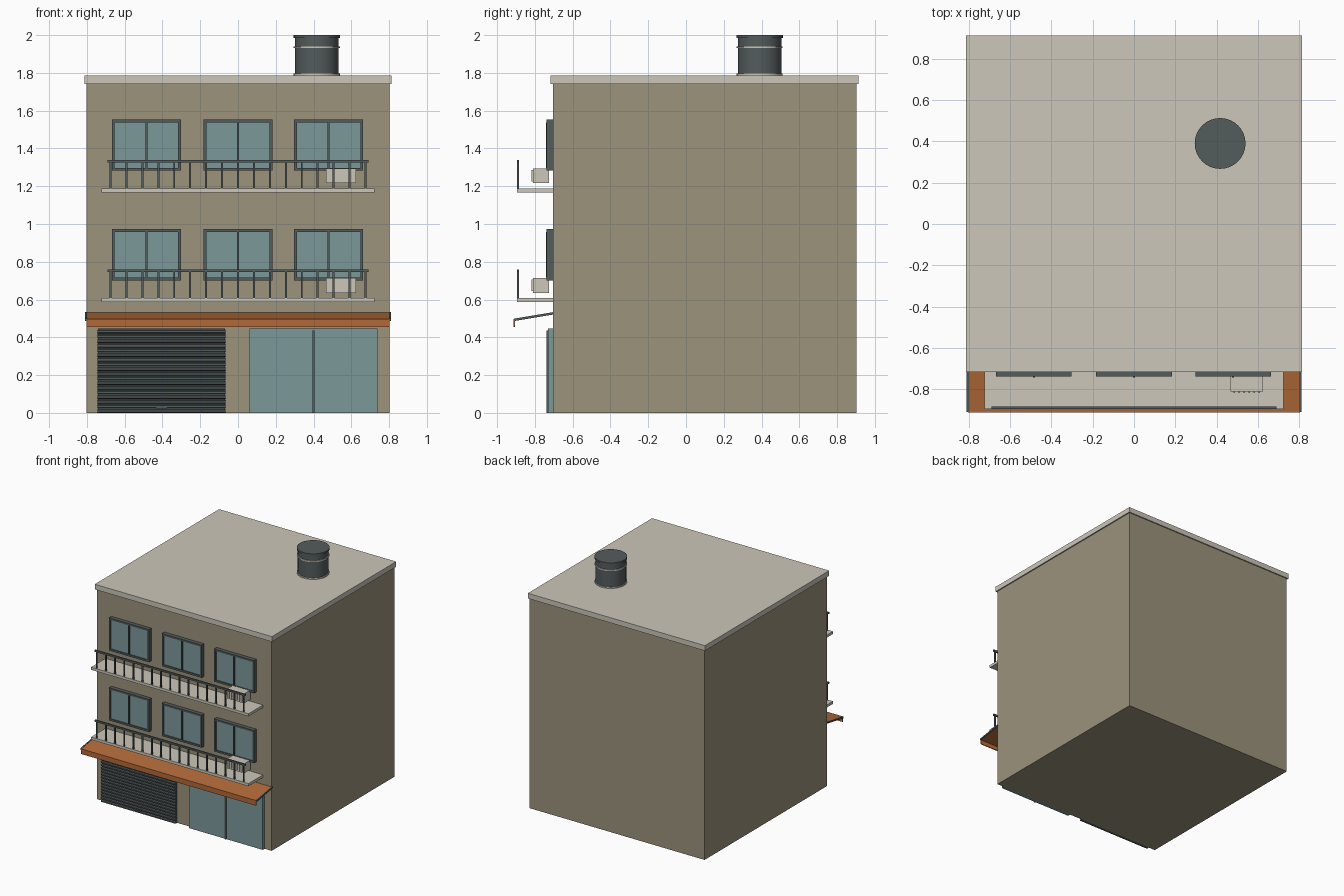
import bpy, math

if "Cube" in bpy.data.objects:
    bpy.data.objects.remove(bpy.data.objects["Cube"])


def material(name, rgb):
    m = bpy.data.materials.new(name)
    lin = [((c / 255 + 0.055) / 1.055) ** 2.4 for c in rgb]
    m.diffuse_color = (*lin, 1)
    m.use_nodes = True
    m.node_tree.nodes["Principled BSDF"].inputs["Base Color"].default_value = m.diffuse_color
    return m


WALL = material("tan_wall", (156, 147, 124))
CREAM = material("cream_concrete", (204, 199, 186))
DARK = material("dark_metal", (84, 92, 92))
GLASS = material("blue_glass", (124, 152, 154))
ORANGE = material("orange_awning", (178, 106, 56))


def mesh_object(name, verts, faces, mat):
    me = bpy.data.meshes.new(name)
    me.from_pydata(verts, [], faces)
    me.materials.append(mat)
    ob = bpy.data.objects.new(name, me)
    bpy.context.collection.objects.link(ob)
    return ob


def prism_x(name, x0, x1, profile, mat):
    """Extrude a (y, z) outline along x; outline runs anticlockwise seen from +x."""
    n = len(profile)
    verts = [(x, y, z) for x in (x0, x1) for y, z in profile]
    faces = [tuple(reversed(range(n))), tuple(range(n, 2 * n))]
    faces += [(i, (i + 1) % n, (i + 1) % n + n, i + n) for i in range(n)]
    return mesh_object(name, verts, faces, mat)


def box(name, x0, x1, y0, y1, z0, z1, mat):
    return prism_x(name, x0, x1, [(y0, z0), (y1, z0), (y1, z1), (y0, z1)], mat)


def cylinder(name, x, y, r, z0, z1, mat, sides=32):
    bpy.ops.mesh.primitive_cylinder_add(vertices=sides, radius=r, depth=z1 - z0,
                                        location=(x, y, (z0 + z1) / 2))
    ob = bpy.context.object
    ob.name = name
    ob.data.materials.append(mat)
    bpy.ops.object.shade_smooth_by_angle(angle=math.radians(30))


FRONT = -0.705

# Main block and roof slab
box("building_block", -0.803, 0.803, FRONT, 0.903, 0, 1.742, WALL)
box("roof_slab", -0.813, 0.813, -0.717, 0.913, 1.742, 1.785, CREAM)

# Water tank on the roof
TX, TY = 0.417, 0.39
cylinder("tank_body", TX, TY, 0.116, 1.785, 1.99, DARK)
cylinder("tank_lid", TX, TY, 0.123, 1.985, 2.0, DARK)
for z in (1.792, 1.936):
    cylinder("tank_band", TX, TY, 0.122, z - 0.005, z + 0.005, CREAM)

# Two upper floors
for floor, dz in enumerate((0.0, 0.58)):
    # Sliding windows
    for cx in (-0.485, 0.0, 0.48):
        x0, x1, z0, z1 = cx - 0.183, cx + 0.183, 0.702 + dz, 0.973 + dz
        t = 0.015
        box("window_glass", x0 + t, x1 - t, FRONT, -0.730, z0 + t, z1 - t, GLASS)
        box("window_frame_top", x0, x1, FRONT, -0.738, z1 - t, z1, DARK)
        box("window_frame_bottom", x0, x1, FRONT, -0.738, z0, z0 + t, DARK)
        box("window_frame_left", x0, x0 + t, FRONT, -0.738, z0 + t, z1 - t, DARK)
        box("window_frame_right", x1 - t, x1, FRONT, -0.738, z0 + t, z1 - t, DARK)
        box("window_mullion", cx - 0.005, cx + 0.005, -0.725, -0.742,
            z0 + t, z1 - t, DARK)

    # Balcony slab, handrail and posts
    box("balcony_slab", -0.723, 0.723, -0.895, FRONT, 0.587 + dz, 0.609 + dz, CREAM)
    box("balcony_handrail", -0.69, 0.69, -0.896, -0.883, 0.746 + dz, 0.760 + dz, DARK)
    for i in range(17):
        px = -0.675 + i * 1.35 / 16
        box("balcony_post", px - 0.005, px + 0.005, -0.894, -0.884,
            0.609 + dz, 0.748 + dz, DARK)

    # Air conditioner with front fins
    box("air_conditioner", 0.467, 0.624, -0.811, -0.726, 0.636 + dz, 0.715 + dz, CREAM)
    for i in range(6):
        fx = 0.485 + i * 0.0242
        box("air_conditioner_fin", fx - 0.004, fx + 0.004, -0.817, -0.810,
            0.646 + dz, 0.705 + dz, CREAM)

# Awning: sloped sheet, hanging valance and end arms
prism_x("awning_sheet", -0.803, 0.803,
        [(-0.912, 0.488), (-0.70, 0.523), (-0.70, 0.531), (-0.912, 0.496)], ORANGE)
box("awning_valance", -0.803, 0.803, -0.913, -0.906, 0.454, 0.497, ORANGE)
for s in (-1, 1):
    prism_x("awning_arm", s * 0.805 - 0.005, s * 0.805 + 0.005,
            [(-0.910, 0.486), (-0.70, 0.521), (-0.70, 0.534), (-0.910, 0.499)], DARK)

# Roller shutter: backing, horizontal slats, bottom handle
box("shutter_backing", -0.742, -0.068, -0.722, FRONT, 0, 0.447, DARK)
N = 18
for i in range(N):
    z0 = i * 0.445 / N
    z1 = z0 + 0.445 / N
    prism_x("shutter_slat", -0.745, -0.065,
            [(-0.722, z0), (-0.715, z0), (-0.715, z1 - 0.006), (-0.722, z1 - 0.006),
             (-0.733, z1 - 0.010), (-0.733, z0 + 0.004)], DARK)
box("shutter_handle", -0.433, -0.375, -0.738, -0.730, 0.024, 0.033, DARK)

# Glazed shopfront with central mullion
box("shop_glass", 0.062, 0.738, -0.730, FRONT, 0, 0.447, GLASS)
box("shop_mullion", 0.394, 0.406, -0.738, -0.725, 0, 0.437, DARK)
